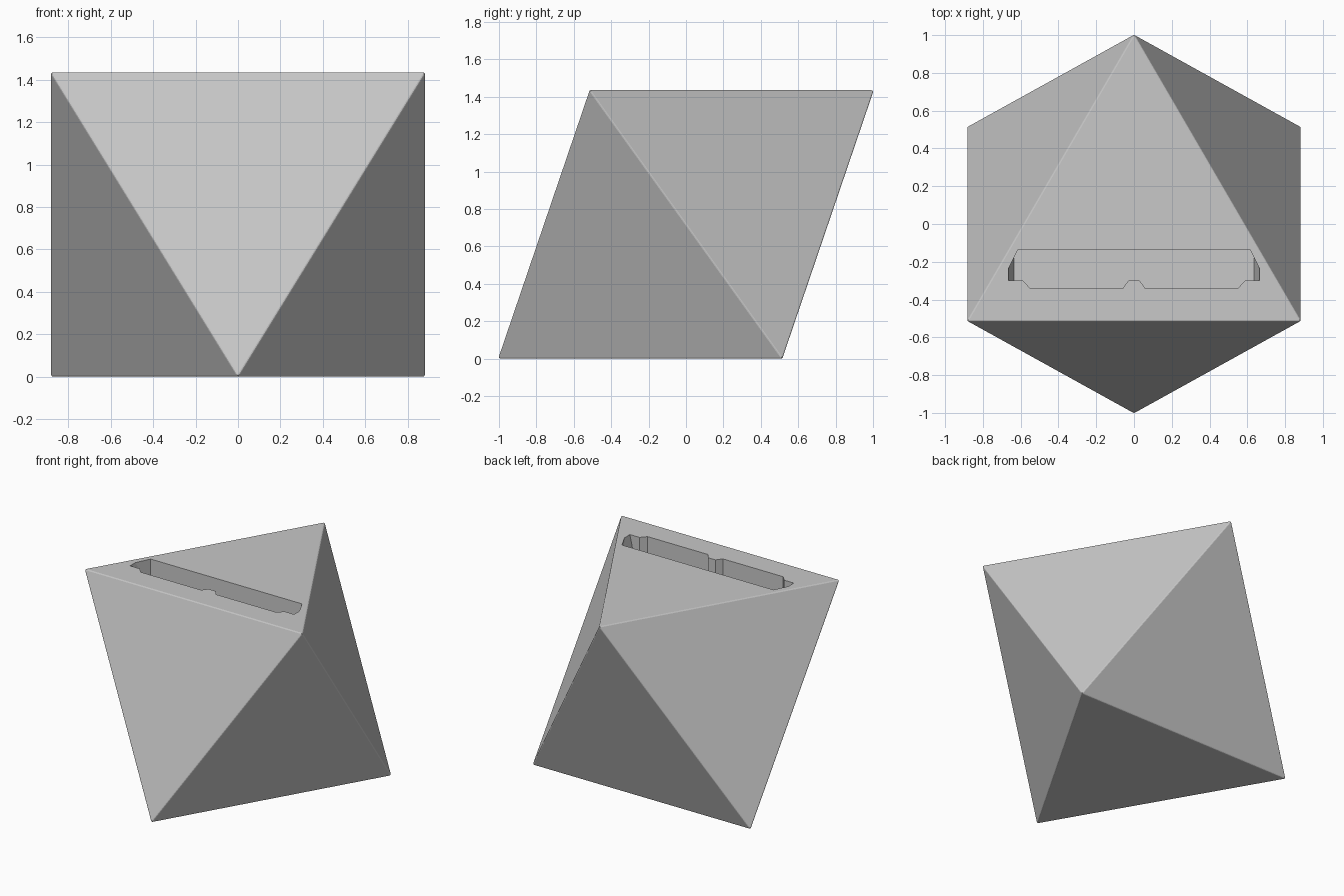
import bpy
import bmesh

cube = bpy.data.objects.get("Cube")
if cube:
    bpy.data.objects.remove(cube, do_unlink=True)

HEIGHT = 1.435       # block height
SLOT_DEPTH = 0.14    # slot depth below the top face
LIP = 0.02           # how far the cutter rises above the top face

grey = bpy.data.materials.new("light_grey")
grey.use_nodes = True
colour = (0.58, 0.58, 0.58, 1)
grey.diffuse_color = colour
grey.node_tree.nodes["Principled BSDF"].inputs["Base Color"].default_value = colour


def make_object(name, bm):
    bmesh.ops.recalc_face_normals(bm, faces=bm.faces[:])
    mesh = bpy.data.meshes.new(name)
    bm.to_mesh(mesh)
    bm.free()
    mesh.materials.append(grey)
    obj = bpy.data.objects.new(name, mesh)
    bpy.context.collection.objects.link(obj)
    return obj


# Block: octahedron lying on one face, edges slightly rounded
bm = bmesh.new()
for side, z in ((1, HEIGHT), (-1, 0)):
    for x, y in ((0, 1), (0.88, -0.513), (-0.88, -0.513)):
        bm.verts.new((x, y * side, z))
bmesh.ops.convex_hull(bm, input=bm.verts[:])
bmesh.ops.bevel(bm, geom=bm.edges[:], offset=0.006, segments=2,
                profile=0.5, affect='EDGES', clamp_overlap=True)
# Restore the overall size after rounding
for axis, size in ((0, 1.763), (1, 2.0), (2, HEIGHT)):
    values = [v.co[axis] for v in bm.verts]
    low, span = min(values), max(values) - min(values)
    for v in bm.verts:
        v.co[axis] = (v.co[axis] - low) / span * size - (0 if axis == 2 else size / 2)
block = make_object("octahedral_block", bm)


# Slot outline at a given depth; its two ends lean inwards going down
def slot_ring(depth):
    end = 0.665 - 0.031 * depth / SLOT_DEPTH
    shoulder = -0.135 - 2.02 * (end - 0.614)
    half = [(0.03, -0.30), (0.06, -0.341), (0.55, -0.341), (0.587, -0.30),
            (end, -0.30), (end, shoulder), (0.614, -0.135)]
    return half + [(-x, y) for x, y in reversed(half)]


bm = bmesh.new()
rings = [[bm.verts.new((x, y, HEIGHT - depth)) for x, y in slot_ring(depth)]
         for depth in (-LIP, SLOT_DEPTH)]
for ring in rings:
    bm.faces.new(ring)
count = len(rings[0])
for i in range(count):
    j = (i + 1) % count
    bm.faces.new((rings[0][i], rings[0][j], rings[1][j], rings[1][i]))
cutter = make_object("slot_cutter", bm)
cutter.hide_render = True

# Cut the slot, then discard the cutter
cut = block.modifiers.new("slot", 'BOOLEAN')
cut.operation = 'DIFFERENCE'
cut.solver = 'EXACT'
cut.object = cutter
bpy.ops.object.select_all(action='DESELECT')
block.select_set(True)
bpy.context.view_layer.objects.active = block
bpy.ops.object.modifier_apply(modifier=cut.name)
bpy.data.objects.remove(cutter, do_unlink=True)
